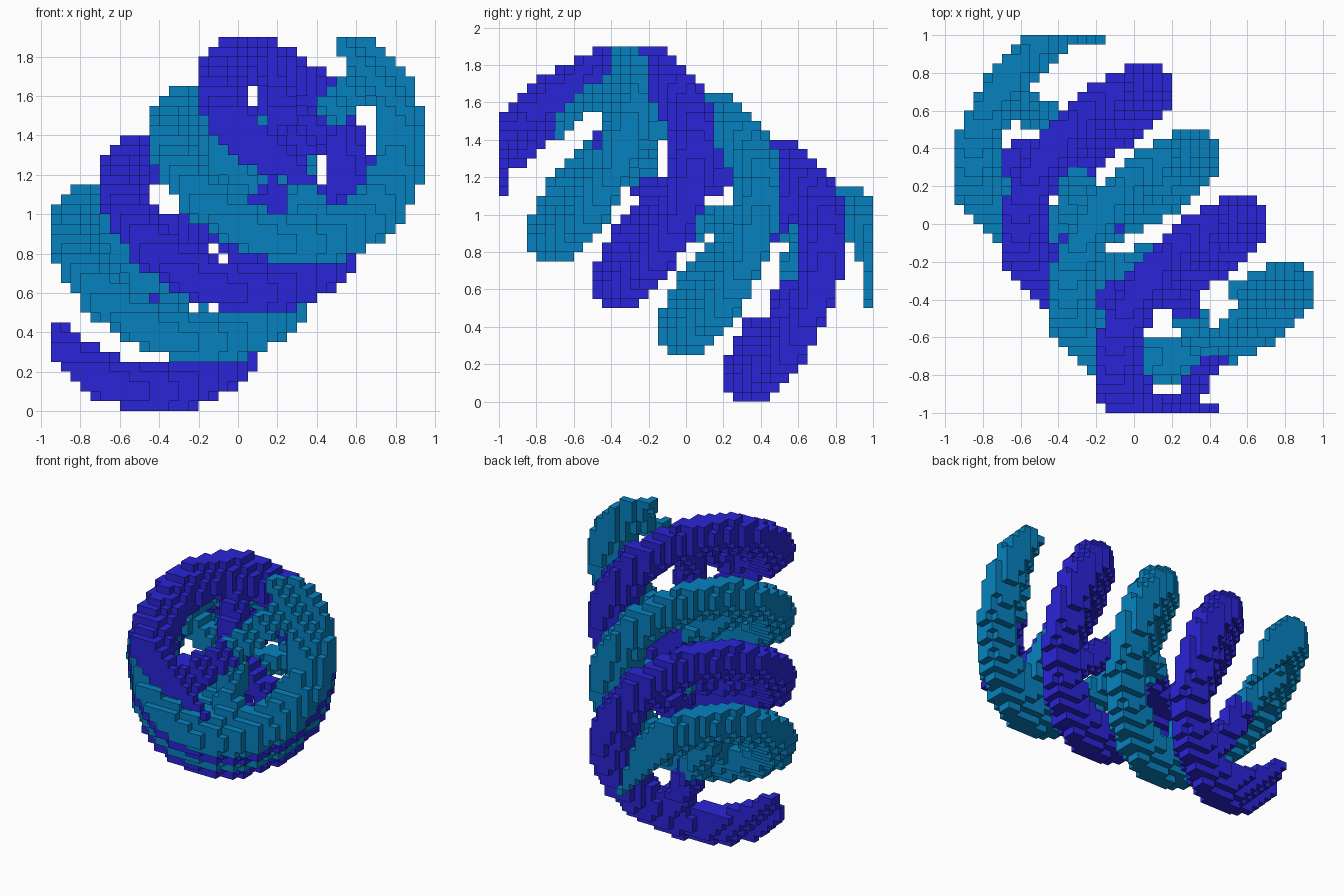
import bpy, bmesh, math
from mathutils import Vector

cube = bpy.data.objects.get("Cube")
if cube:
    bpy.data.objects.remove(cube, do_unlink=True)

# Voxel size, helix dimensions and clipping box
CELL = 0.05
RADIUS, TUBE, RUNG = 0.516, 0.138, 0.088
FLATTEN = 1.42                      # strands are thinner along the axis
PITCH, HALF_LEN = 0.995, 1.0
LOW, HIGH = (-0.95, -1.0, 0.0), (0.95, 1.0, 1.9)

# Tilted axis and the two directions across it
CENTRE = Vector((-0.05, 0.0, 1.0))
AXIS = Vector((1, -1.4, 1)).normalized()
ACROSS = (Vector((0, 1, 0)) - AXIS * AXIS.y).normalized()
SIDE = Vector((-1, 0, 1)).normalized()


def axis_point(s):
    return CENTRE + AXIS * s


def strand_point(s, sign):
    a = 2 * math.pi * s / PITCH
    return axis_point(s) + (ACROSS * math.cos(a) + SIDE * math.sin(a)) * RADIUS * sign


def allowed(q):
    """Keep voxels inside the box and between the two flat helix ends."""
    in_box = all(LOW[n] < q[n] < HIGH[n] for n in range(3))
    return in_box and abs((q - CENTRE).dot(AXIS)) < HALF_LEN


def stamp(cells, part, p, radius, flatten):
    """Claim every voxel centre inside a flattened ball for the closest part."""
    span = [range(math.floor((c - radius) / CELL), math.ceil((c + radius) / CELL) + 1) for c in p]
    for i in span[0]:
        for j in span[1]:
            for k in span[2]:
                q = Vector((i + 0.5, j + 0.5, k + 0.5)) * CELL
                d = q - p
                dist = (d + AXIS * d.dot(AXIS) * (flatten - 1)).length / radius
                if dist > 1 or not allowed(q):
                    continue
                if (i, j, k) not in cells or dist < cells[i, j, k][0]:
                    cells[i, j, k] = (dist, part)


def make_material(name, rgb):
    mat = bpy.data.materials.new(name)
    mat.use_nodes = True
    mat.diffuse_color = (*rgb, 1)
    mat.node_tree.nodes["Principled BSDF"].inputs["Base Color"].default_value = (*rgb, 1)
    return mat


def build(name, cells, mat):
    """Make the outer voxel faces of one part."""
    bm = bmesh.new()
    verts = {}

    def vert(key):
        if key not in verts:
            verts[key] = bm.verts.new(Vector(key) * CELL)
        return verts[key]

    for cell, (_, owner) in cells.items():
        if owner != name:
            continue
        for n in range(3):
            u, v = (n + 1) % 3, (n + 2) % 3
            for step in (0, 1):
                near = list(cell)
                near[n] += 2 * step - 1
                if tuple(near) in cells:
                    continue
                loop = []
                for du, dv in ((0, 0), (1, 0), (1, 1), (0, 1)):
                    corner = list(cell)
                    corner[n] += step
                    corner[u] += du
                    corner[v] += dv
                    loop.append(vert(tuple(corner)))
                bm.faces.new(loop if step else loop[::-1])
    mesh = bpy.data.meshes.new(name)
    bm.to_mesh(mesh)
    bm.free()
    mesh.materials.append(mat)
    bpy.context.collection.objects.link(bpy.data.objects.new(name, mesh))


# Two opposite strands, run past the ends so that they are cut flat there
cells = {}
STEPS = 260
for part, sign in (("teal_strand", 1), ("blue_strand", -1)):
    for n in range(STEPS + 1):
        s = (HALF_LEN + 0.1) * (2 * n / STEPS - 1)
        stamp(cells, part, strand_point(s, sign), TUBE, FLATTEN)

# Rungs between the strands, each half in its strand's colour
rungs = {}
for part, sign in (("teal_rungs", 1), ("blue_rungs", -1)):
    for step in range(6):
        s = 1.0 - 0.36 * step
        for n in range(21):
            stamp(rungs, part, axis_point(s).lerp(strand_point(s, sign), n / 20), RUNG, 1)
for cell, value in rungs.items():
    cells.setdefault(cell, value)

teal = make_material("teal", (0.0018, 0.222, 0.525))
blue = make_material("blue", (0.023, 0.018, 0.68))
for part in ("teal_strand", "blue_strand", "teal_rungs", "blue_rungs"):
    build(part, cells, teal if part.startswith("teal") else blue)
